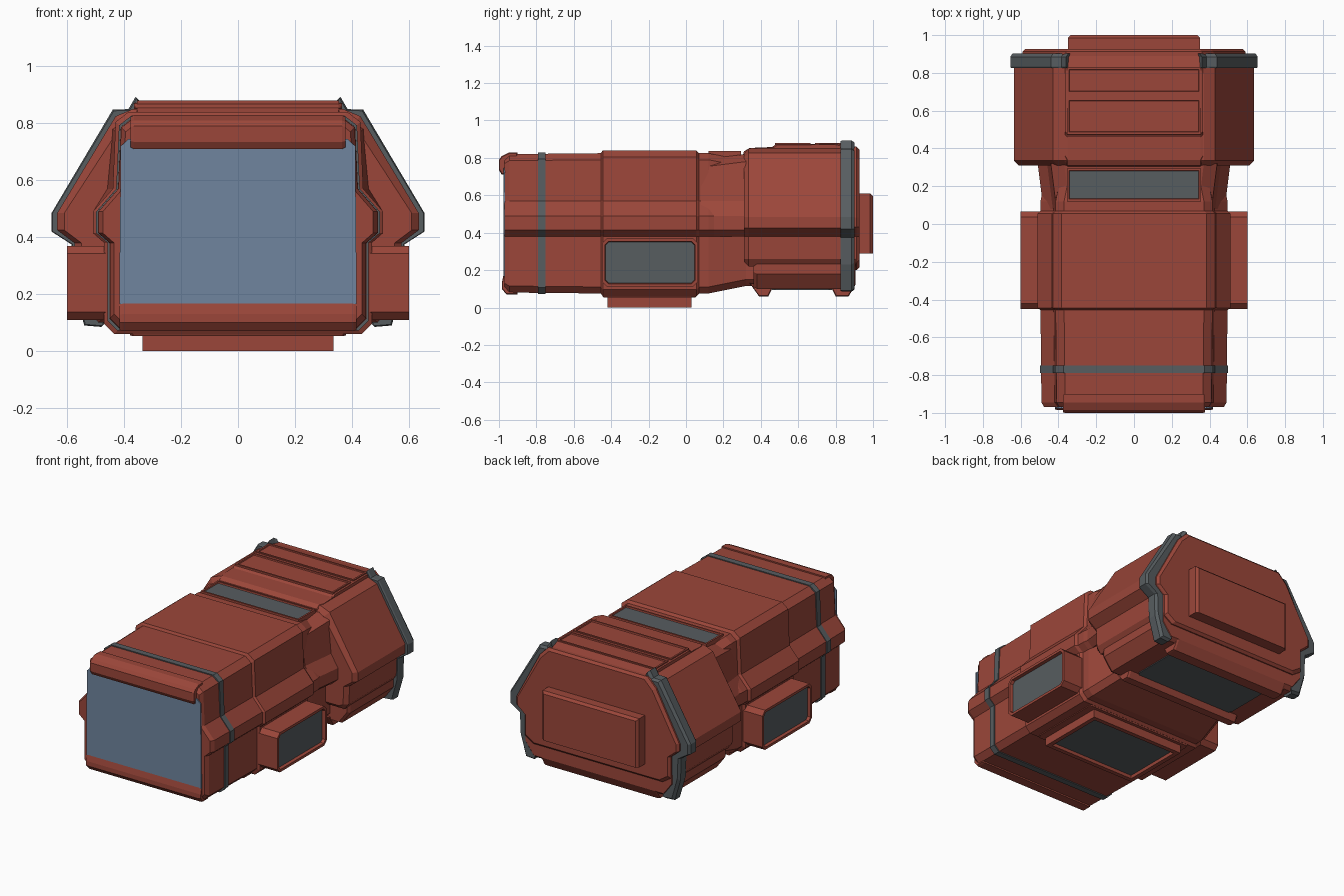
import bpy, bmesh
from mathutils import Vector

cube = bpy.data.objects.get("Cube")
if cube:
    bpy.data.objects.remove(cube, do_unlink=True)


def material(name, rgb):
    m = bpy.data.materials.new(name)
    m.use_nodes = True
    m.diffuse_color = (*rgb, 1)
    node = next(n for n in m.node_tree.nodes if n.type == 'BSDF_PRINCIPLED')
    node.inputs["Base Color"].default_value = (*rgb, 1)
    return m


RED = material("brick red", (0.33, 0.062, 0.042))
GREY = material("slate grey", (0.095, 0.109, 0.117))
BLUE = material("screen blue", (0.16, 0.235, 0.345))


def finish(name, bm, mats):
    bmesh.ops.recalc_face_normals(bm, faces=bm.faces[:])
    mesh = bpy.data.meshes.new(name)
    bm.to_mesh(mesh)
    bm.free()
    for m in mats:
        mesh.materials.append(m)
    obj = bpy.data.objects.new(name, mesh)
    bpy.context.scene.collection.objects.link(obj)
    return obj


def loft(name, rings, mat):
    """Skin closed rings of 3D points and cap both ends."""
    bm = bmesh.new()
    rows = [[bm.verts.new(p) for p in r] for r in rings]
    for a, b in zip(rows, rows[1:]):
        for i in range(len(a)):
            j = (i + 1) % len(a)
            bm.faces.new((a[i], a[j], b[j], b[i]))
    bm.faces.new(rows[0])
    bm.faces.new(rows[-1])
    return finish(name, bm, [mat])


def grown(half, g):
    """Move a half profile (x, z) outward by g."""
    return [(x + g, z + g * ((z > 0.6) - (z < 0.25))) for x, z in half]


def shell(name, half, stations, mat=RED):
    """Symmetric hull along y; stations are (y, growth)."""
    rings = []
    for y, g in stations:
        pts = grown(half, g)
        rings.append([(x, y, z) for x, z in pts] + [(-x, y, z) for x, z in reversed(pts)])
    return loft(name, rings, mat)


def bar(name, profile, width, mat=RED, chamfer=0.012):
    """Cross bar along x from a (y, z) profile, with slightly narrowed ends."""
    cy = sum(p[0] for p in profile) / len(profile)
    cz = sum(p[1] for p in profile) / len(profile)
    small = [(cy + (y - cy) * 0.9, cz + (z - cz) * 0.9) for y, z in profile]
    ends = [(-width, small), (chamfer - width, profile),
            (width - chamfer, profile), (width, small)]
    return loft(name, [[(x, y, z) for y, z in p] for x, p in ends], mat)


def framed_box(name, lo, hi, axis, margin, depth, corner=0.0):
    """Box whose face towards the given axis is a recessed grey panel."""
    lo, hi, axis = Vector(lo), Vector(hi), Vector(axis)
    bm = bmesh.new()
    bmesh.ops.create_cube(bm, size=1)
    for v in bm.verts:
        v.co = Vector(a + (b - a) * (c + 0.5) for a, b, c in zip(lo, hi, v.co))
    if corner:
        edges = [e for e in bm.edges
                 if abs((e.verts[0].co - e.verts[1].co).normalized().dot(axis)) > 0.9]
        bmesh.ops.bevel(bm, geom=edges, offset=corner, segments=1, affect='EDGES')
    bmesh.ops.recalc_face_normals(bm, faces=bm.faces[:])
    panel = max(bm.faces, key=lambda f: f.calc_center_median().dot(axis))
    bmesh.ops.inset_individual(bm, faces=[panel], thickness=margin)
    bmesh.ops.inset_individual(bm, faces=[panel], thickness=0.004, depth=-depth)
    panel.material_index = 1
    return finish(name, bm, [RED, GREY])


# Main hull: front shell, trim band, middle collar and neck
HULL = [(0.37, 0.825), (0.415, 0.79), (0.425, 0.57), (0.495, 0.49), (0.495, 0.415),
        (0.455, 0.38), (0.455, 0.11), (0.42, 0.075)]
shell("front_shell", HULL, [(-0.97, -0.02), (-0.945, -0.005), (-0.45, 0.0)])
shell("front_band", HULL, [(-0.79, 0.003), (-0.75, 0.003)], GREY)
shell("middle_collar", HULL, [(-0.455, 0.0), (-0.445, 0.015), (0.055, 0.015), (0.07, 0.0)])
shell("neck", HULL, [(0.05, 0.0), (0.12, 0.0), (0.32, -0.04), (0.42, -0.04)])
shell("neck_shoulder", [(0.37, 0.82), (0.44, 0.78), (0.46, 0.57), (0.51, 0.49),
                        (0.51, 0.415), (0.47, 0.38)], [(0.08, -0.03), (0.32, 0.0)])

# Wide rear hull and its lower block
REAR = [(0.37, 0.85), (0.43, 0.825), (0.635, 0.485), (0.635, 0.425), (0.575, 0.38),
        (0.57, 0.26), (0.54, 0.22)]
shell("rear_hull", REAR, [(0.31, -0.025), (0.335, 0.0), (0.88, 0.0)])
shell("rear_lower_block", [(0.55, 0.24), (0.55, 0.18), (0.49, 0.1)],
      [(0.36, -0.01), (0.38, 0.0), (0.88, 0.0), (0.905, -0.02)])

# Back plate with raised hatch
shell("back_plate", [(0.36, 0.86), (0.42, 0.80), (0.59, 0.48), (0.59, 0.43), (0.53, 0.38),
                     (0.53, 0.24), (0.47, 0.2)], [(0.86, 0.0), (0.912, 0.0), (0.927, -0.015)])
shell("back_hatch", [(0.35, 0.61), (0.35, 0.29)], [(0.91, 0.0), (0.985, 0.0), (1.0, -0.015)])

# Grey rear rim on each side
RIM = [(0.345, 0.86), (0.36, 0.893), (0.385, 0.85), (0.44, 0.848), (0.655, 0.485),
       (0.655, 0.42), (0.585, 0.375), (0.58, 0.23), (0.54, 0.09), (0.48, 0.085),
       (0.45, 0.2), (0.45, 0.4), (0.5, 0.45), (0.36, 0.75)]
for side, s in (("left", 1), ("right", -1)):
    rings = [[(s * x, y, z) for x, z in grown(RIM, g)]
             for y, g in ((0.825, -0.004), (0.835, 0.0), (0.885, 0.0), (0.902, -0.012))]
    loft(side + "_rear_rim", rings, GREY)
    # Side pods with recessed windows
    xs = sorted((s * 0.40, s * 0.60))
    framed_box(side + "_pod", (xs[0], -0.45, 0.11), (xs[1], 0.065, 0.37),
               (s, 0, 0), 0.018, 0.02, 0.028)

# Roof cover and recessed roof vents
bar("rear_roof_cover", [(0.30, 0.80), (0.31, 0.835), (0.34, 0.853), (0.46, 0.858),
                        (0.48, 0.872), (0.82, 0.874), (0.915, 0.855), (0.925, 0.80)], 0.365)
for name, y0, y1, top in (("neck_vent", 0.12, 0.295, 0.838),
                          ("roof_vent_front", 0.475, 0.665, 0.88),
                          ("roof_vent_back", 0.69, 0.83, 0.88)):
    framed_box(name, (-0.355, y0, top - 0.06), (0.355, y1, top), (0, 0, 1), 0.016, 0.008)

# Front screen with brow and sill
shell("screen", [(0.385, 0.745), (0.412, 0.72), (0.417, 0.165)],
      [(-0.977, 0.0), (-0.969, 0.0)], BLUE)
bar("screen_brow", [(-0.96, 0.71), (-0.985, 0.71), (-1.0, 0.735), (-1.0, 0.79), (-0.985, 0.81),
                    (-0.945, 0.829), (-0.9, 0.829), (-0.9, 0.71)], 0.377)
bar("screen_sill", [(-0.9, 0.168), (-0.977, 0.168), (-0.985, 0.13), (-0.985, 0.10),
                    (-0.96, 0.07), (-0.9, 0.07)], 0.417)

# Underside: keel plate, foot box, cross ridges and rear panel
bar("keel_plate", [(-0.46, 0.09), (-0.44, 0.053), (0.05, 0.053), (0.07, 0.09)], 0.38)
framed_box("foot_box", (-0.335, -0.42, 0.0), (0.335, 0.03, 0.08), (0, 0, -1), 0.04, 0.02)
bar("front_ridge", [(0.34, 0.13), (0.39, 0.06), (0.44, 0.06), (0.47, 0.12)], 0.42)
bar("back_ridge", [(0.77, 0.12), (0.80, 0.06), (0.87, 0.06), (0.905, 0.12)], 0.42)
bar("rear_belly_panel", [(0.46, 0.11), (0.46, 0.094), (0.78, 0.094), (0.78, 0.11)], 0.36, GREY)
